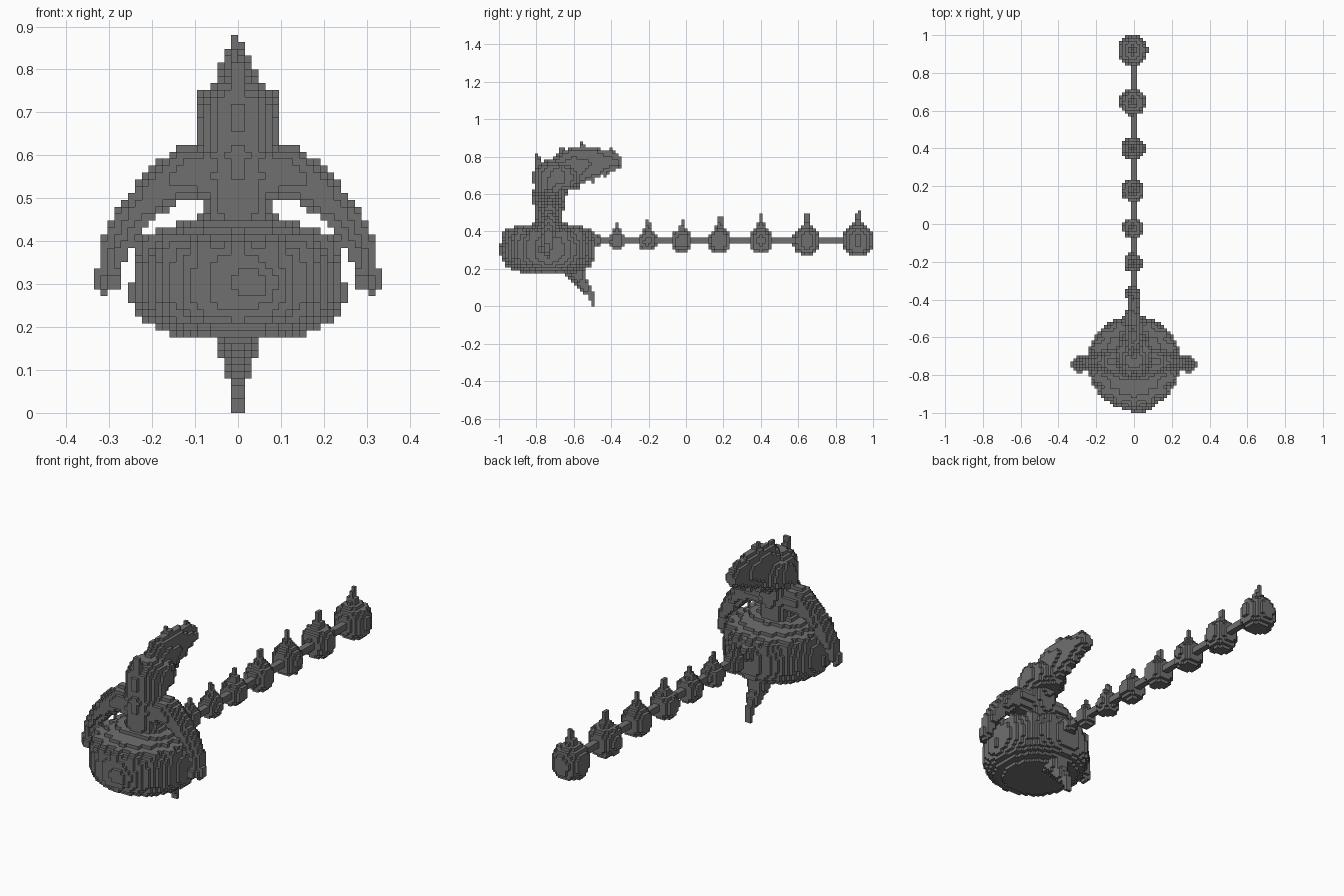
import bpy, bmesh, math
from mathutils import Vector

old = bpy.data.objects.get("Cube")
if old:
    bpy.data.objects.remove(old, do_unlink=True)

V = 0.016                      # edge length of one block
ORIGIN = Vector((0, -1, 0))    # a corner of the block grid

grey = bpy.data.materials.new("dark_grey")
grey.use_nodes = True
grey.diffuse_color = (0.16, 0.16, 0.16, 1)
grey.node_tree.nodes["Principled BSDF"].inputs["Base Color"].default_value = grey.diffuse_color

parts = {}     # part name -> its block cells
filled = set()


def fill(name, lo, hi, inside):
    """Add every free block whose centre lies inside the given solid."""
    a = [math.floor((lo[k] - ORIGIN[k]) / V) for k in range(3)]
    b = [math.ceil((hi[k] - ORIGIN[k]) / V) for k in range(3)]
    cells = parts.setdefault(name, set())
    for i in range(a[0], b[0]):
        for j in range(a[1], b[1]):
            for k in range(max(a[2], 0), b[2]):
                c = (i, j, k)
                if c not in filled and inside(ORIGIN + Vector((i + .5, j + .5, k + .5)) * V):
                    cells.add(c)
                    filled.add(c)


def blob(name, centre, size, flat=2.0):
    """Ellipsoid; a higher flat value squares off its top and bottom."""
    c, s = Vector(centre), Vector(size)

    def inside(p):
        x, y, z = ((p[k] - c[k]) / s[k] for k in range(3))
        return math.hypot(x, y) ** flat + abs(z) ** flat < 1
    fill(name, c - s, c + s, inside)


def limb(name, points, squash=(1, 1, 1)):
    """Tapered tube through (x, y, z, radius) points, widths scaled by squash."""
    sq = Vector(squash)
    for p, q in zip(points, points[1:]):
        a, b = Vector(p[:3]), Vector(q[:3])
        d = Vector([(b[k] - a[k]) / sq[k] for k in range(3)])
        r = max(p[3], q[3]) * sq

        def inside(v):
            w = Vector([(v[k] - a[k]) / sq[k] for k in range(3)])
            t = min(max(w.dot(d) / d.length_squared, 0), 1)
            return (w - d * t).length < p[3] + (q[3] - p[3]) * t
        lo = [min(a[k], b[k]) - r[k] for k in range(3)]
        hi = [max(a[k], b[k]) + r[k] for k in range(3)]
        fill(name, lo, hi, inside)


# Wide round body with ragged bulges
blob("body", (0, -.735, .305), (.245, .25, .132), 3.2)
blob("body", (.03, -.93, .3), (.08, .072, .07))
for i in range(16):
    a = i * math.tau / 16
    x, y = math.cos(a), math.sin(a)
    limb("body_ribs", [(.13 * x, -.735 + .13 * y, .42, .02),
                       (.215 * x, -.735 + .215 * y, .385, .03),
                       (.222 * x, -.735 + .225 * y, .27, .027),
                       (.14 * x, -.735 + .14 * y, .198, .02)])
blob("collar", (0, -.735, .43), (.15, .1, .035))

# Upright trunk and head
limb("trunk", [(0, -.735, .44, .075), (0, -.735, .52, .08),
               (0, -.73, .6, .09), (0, -.715, .7, .09)])
blob("head", (0, -.69, .69), (.093, .13, .075), 3)
for s in (-1, 1):
    limb("ears", [(s * .08, -.68, .69, .018), (s * .084, -.67, .745, .013)])
limb("brow_spike", [(0, -.785, .7, .034), (-.004, -.8, .812, .012)])

# Swept back crest with tufts
limb("crest", [(-.003, -.68, .71, .09), (-.003, -.6, .745, .1),
               (-.003, -.5, .765, .085), (-.003, -.42, .77, .062),
               (-.003, -.375, .765, .035), (-.003, -.362, .735, .013)], (.5, 1, 1))
for y, z in ((-.665, .84), (-.56, .87), (-.47, .845), (-.4, .835)):
    limb("crest_tufts", [(-.004, y + .025, z - .065, .036), (-.008, y, z, .012)])
for y, z in ((-.585, .635), (-.5, .665), (-.43, .7)):
    limb("crest_tufts", [(0, y - .01, z + .05, .03), (0, y, z, .013)])

# Drooping arms, mirrored
for s in (-1, 1):
    limb("left_arm" if s > 0 else "right_arm",
         [(s * .06, -.735, .555, .066), (s * .125, -.73, .558, .06),
          (s * .19, -.73, .515, .048), (s * .245, -.73, .455, .04),
          (s * .288, -.735, .38, .034), (s * .31, -.745, .3, .025)])
    limb("finger_tips", [(s * .29, -.76, .33, .018), (s * .285, -.782, .3, .012)])

# Curled tail under the back of the body
limb("under_tail", [(0, -.61, .22, .065), (0, -.575, .155, .045),
                    (0, -.54, .1, .03), (0, -.5, .06, .018), (0, -.494, .0, .014)])

# Long rod behind, thicker at the body
limb("rod", [(0, -.55, .352, .06), (0, -.45, .352, .025)])
limb("rod", [(0, -.48, .352, .021), (0, .93, .352, .021)])

# Onion shaped beads growing toward the end of the rod
beads = ((-.37, .043, .445), (-.205, .05, .455), (-.022, .056, .46), (.18, .062, .48),
         (.4, .066, .495), (.645, .072, .497), (.92, .081, .51))
for n, (y, r, top) in enumerate(beads, 1):
    name = f"bead_{n}"
    blob(name, (-.006, y, .35), (r, r, r * 1.05), 2.3)
    limb(name, [(-.006, y, .35 + r * .55, r * .7), (-.007, y, .35 + r * 1.25, .02)])
    limb(name, [(-.008, y, .35 + r, .0145), (-.008, y + .004, top - .008, .012)])

# Turn the blocks into meshes, keeping only outer faces
SIDES = [(axis, sign) for axis in range(3) for sign in (0, 1)]
for name, cells in parts.items():
    bm = bmesh.new()
    corners = {}

    def corner(c):
        if c not in corners:
            corners[c] = bm.verts.new(ORIGIN + Vector(c) * V)
        return corners[c]

    for cell in cells:
        for axis, sign in SIDES:
            near = list(cell)
            near[axis] += 1 if sign else -1
            if tuple(near) in filled:
                continue
            u, w = (axis + 1) % 3, (axis + 2) % 3
            ring = []
            for du, dw in ((0, 0), (1, 0), (1, 1), (0, 1)):
                c = list(cell)
                c[axis] += sign
                c[u] += du
                c[w] += dw
                ring.append(corner(tuple(c)))
            bm.faces.new(ring if sign else ring[::-1])
    mesh = bpy.data.meshes.new(name)
    bm.to_mesh(mesh)
    bm.free()
    mesh.materials.append(grey)
    bpy.context.collection.objects.link(bpy.data.objects.new(name, mesh))
